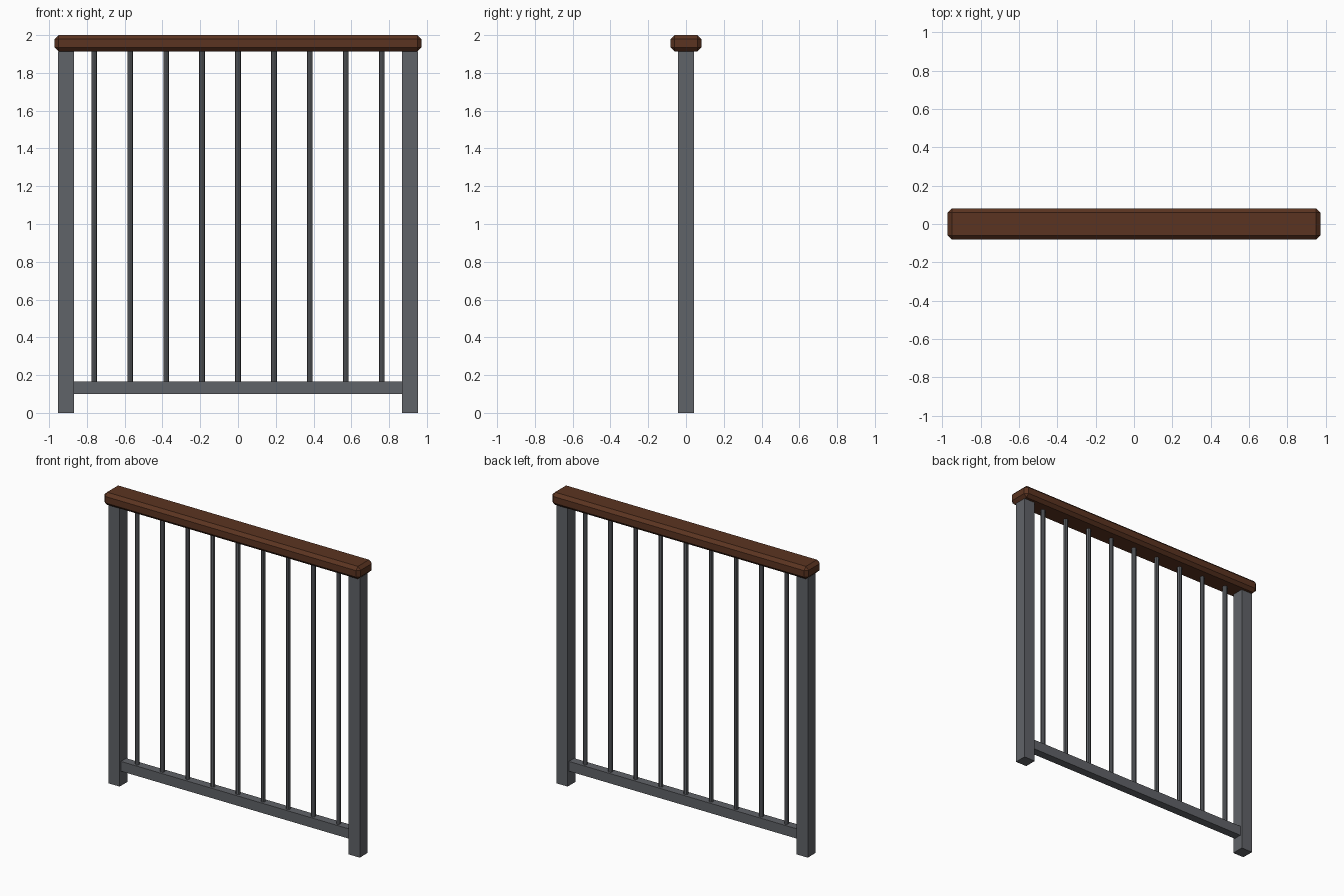
import bpy, bmesh
from mathutils import Matrix

if "Cube" in bpy.data.objects:
    bpy.data.objects.remove(bpy.data.objects["Cube"])


def material(name, rgb):
    m = bpy.data.materials.new(name)
    m.diffuse_color = (*rgb, 1)
    m.use_nodes = True
    m.node_tree.nodes["Principled BSDF"].inputs["Base Color"].default_value = m.diffuse_color
    return m


steel = material("dark grey steel", (0.118, 0.125, 0.138))
wood = material("brown wood", (0.105, 0.034, 0.015))


def finish(name, bm, mat):
    me = bpy.data.meshes.new(name)
    bm.to_mesh(me)
    bm.free()
    me.materials.append(mat)
    ob = bpy.data.objects.new(name, me)
    bpy.context.collection.objects.link(ob)
    return ob


def box(name, x0, x1, y, z0, z1, mat, bevel=0):
    bm = bmesh.new()
    size = Matrix.Diagonal((x1 - x0, 2 * y, z1 - z0, 1))
    place = Matrix.Translation(((x0 + x1) / 2, 0, (z0 + z1) / 2))
    bmesh.ops.create_cube(bm, size=1, matrix=place @ size)
    if bevel:
        bmesh.ops.bevel(bm, geom=bm.edges[:], offset=bevel, segments=1,
                        affect='EDGES', profile=0.5)
    return finish(name, bm, mat)


UNDER = 1.914  # underside of the handrail

# Posts
box("left_post", -0.952, -0.867, 0.0425, 0, UNDER, steel)
box("right_post", 0.867, 0.952, 0.0425, 0, UNDER, steel)

# Bottom rail between the posts
box("bottom_rail", -0.867, 0.867, 0.0285, 0.1, 0.167, steel)

# Chamfered wooden handrail
box("handrail", -0.971, 0.971, 0.081, UNDER, 2.0, wood, 0.021)

# Nine round balusters
for i in range(9):
    bm = bmesh.new()
    bmesh.ops.create_cone(bm, cap_ends=True, segments=8, radius1=0.0147, radius2=0.0147,
                          depth=UNDER - 0.167,
                          matrix=Matrix.Translation(((i - 4) * 0.1905, 0, (UNDER + 0.167) / 2)))
    finish(f"baluster_{i + 1}", bm, steel)
